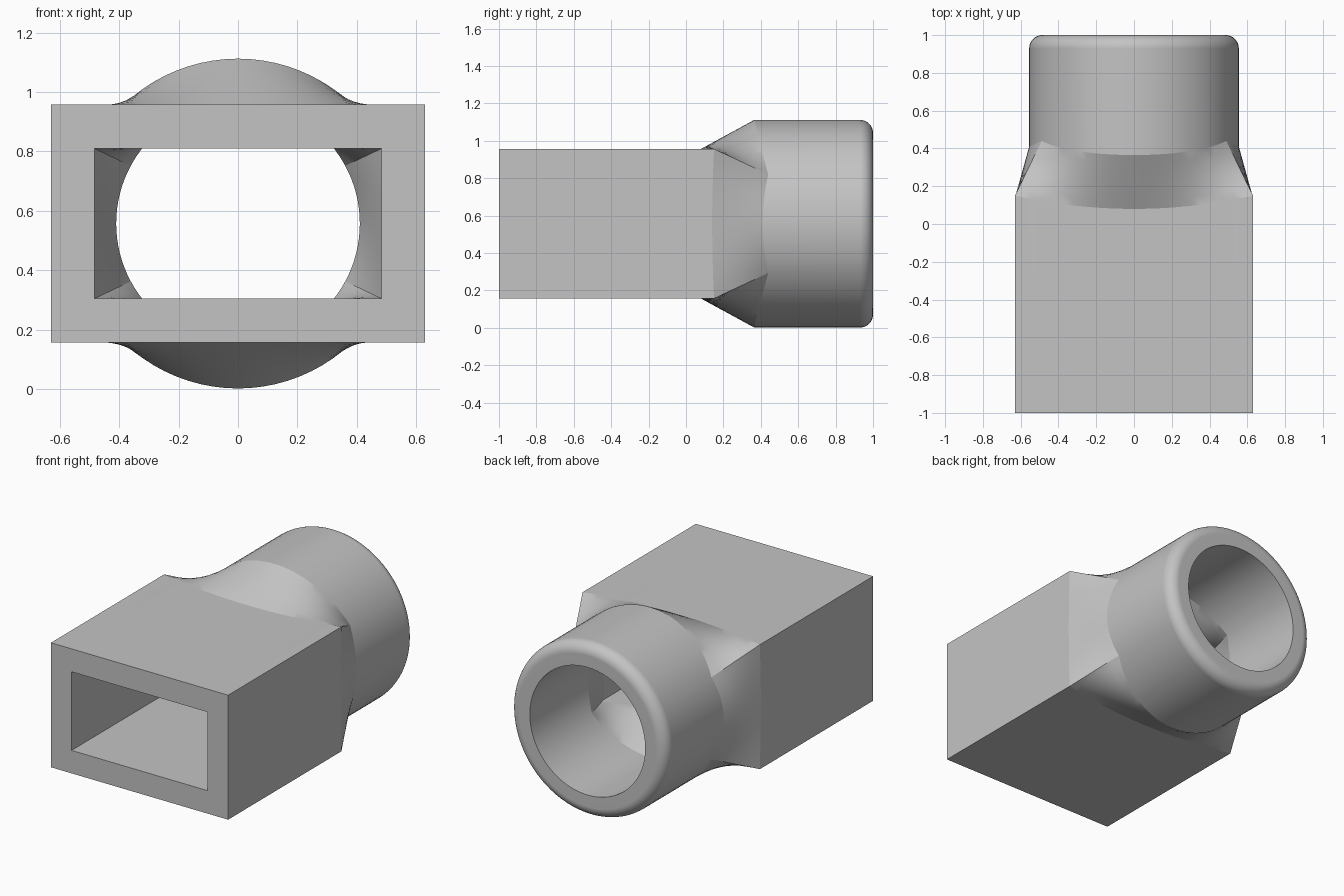
import bpy, bmesh, math
from mathutils import Vector

cube = bpy.data.objects.get("Cube")
if cube:
    bpy.data.objects.remove(cube, do_unlink=True)

MID_Z = 0.557                 # height of the shared axis
OUT_W, OUT_H, OUT_R = 0.63, 0.40, 0.555
IN_W, IN_H, IN_R = 0.483, 0.2525, 0.41
FILLET = 0.07
CREASE = math.radians(28.3)   # where the corner creases meet the round end
WIDE, TALL = 28, 16           # segments on the top/bottom and on the sides

grey = bpy.data.materials.new("plain grey")
grey.use_nodes = True
colour = (0.55, 0.55, 0.55, 1)
grey.diffuse_color = colour
grey.node_tree.nodes["Principled BSDF"].inputs["Base Color"].default_value = colour


def stations():
    """Walk once round the section: side number and -1..1 position on it."""
    for side in range(4):
        n = TALL if side % 2 == 0 else WIDE
        for i in range(n):
            yield side, 2 * i / n - 1


def rect_ring(w, h, y=None):
    """Rectangular ring; without y it follows the curved transition edge."""
    ring = []
    for side, t in stations():
        x, z = [(w, t * h), (-t * w, h), (-w, -t * h), (t * w, -h)][side]
        edge = 0.14 + 0.01 * t * t if side % 2 == 0 else 0.08 + 0.07 * t * t
        ring.append(Vector((x, edge if y is None else y, MID_Z + z)))
    return ring


def round_ring(r, y=None):
    """Circular ring; without y it follows the curved transition edge."""
    ring = []
    for side, t in stations():
        half = CREASE if side % 2 == 0 else math.pi / 2 - CREASE
        a = side * math.pi / 2 + t * half
        edge = 0.41 + 0.03 * t * t if side % 2 == 0 else 0.365 + 0.075 * t * t
        ring.append(Vector((r * math.cos(a), edge if y is None else y,
                            MID_Z + r * math.sin(a))))
    return ring


def loft(a, b, steps=6):
    """Rings from a to b, straight-ruled."""
    return [[p.lerp(q, k / steps) for p, q in zip(a, b)] for k in range(steps + 1)]


# Outer skin: rectangular duct, transition, round collar with rounded rim
rings = [rect_ring(OUT_W, OUT_H, -1)]
rings += loft(rect_ring(OUT_W, OUT_H), round_ring(OUT_R))
for k in range(11):
    a = k / 10 * math.pi / 2
    rings.append(round_ring(OUT_R - FILLET * (1 - math.cos(a)),
                            1 - FILLET * (1 - math.sin(a))))

# Inner skin: round bore, transition, rectangular passage
rings.append(round_ring(IN_R, 1))
rings += loft(round_ring(IN_R), rect_ring(IN_W, IN_H))
rings.append(rect_ring(IN_W, IN_H, -1))

# Bridge every ring to the next, closing the wall at the front face
bm = bmesh.new()
loops = [[bm.verts.new(p) for p in ring] for ring in rings]
for i, a in enumerate(loops):
    b = loops[(i + 1) % len(loops)]
    for j in range(len(a)):
        k = (j + 1) % len(a)
        bm.faces.new((a[j], a[k], b[k], b[j]))
bmesh.ops.recalc_face_normals(bm, faces=bm.faces)
mesh = bpy.data.meshes.new("duct_adapter")
bm.to_mesh(mesh)
bm.free()
mesh.materials.append(grey)

duct = bpy.data.objects.new("duct_adapter", mesh)
bpy.context.collection.objects.link(duct)
bpy.context.view_layer.objects.active = duct
duct.select_set(True)
bpy.ops.object.shade_smooth_by_angle(angle=math.radians(12))
weighted = duct.modifiers.new("clean shading", 'WEIGHTED_NORMAL')
weighted.keep_sharp = True
